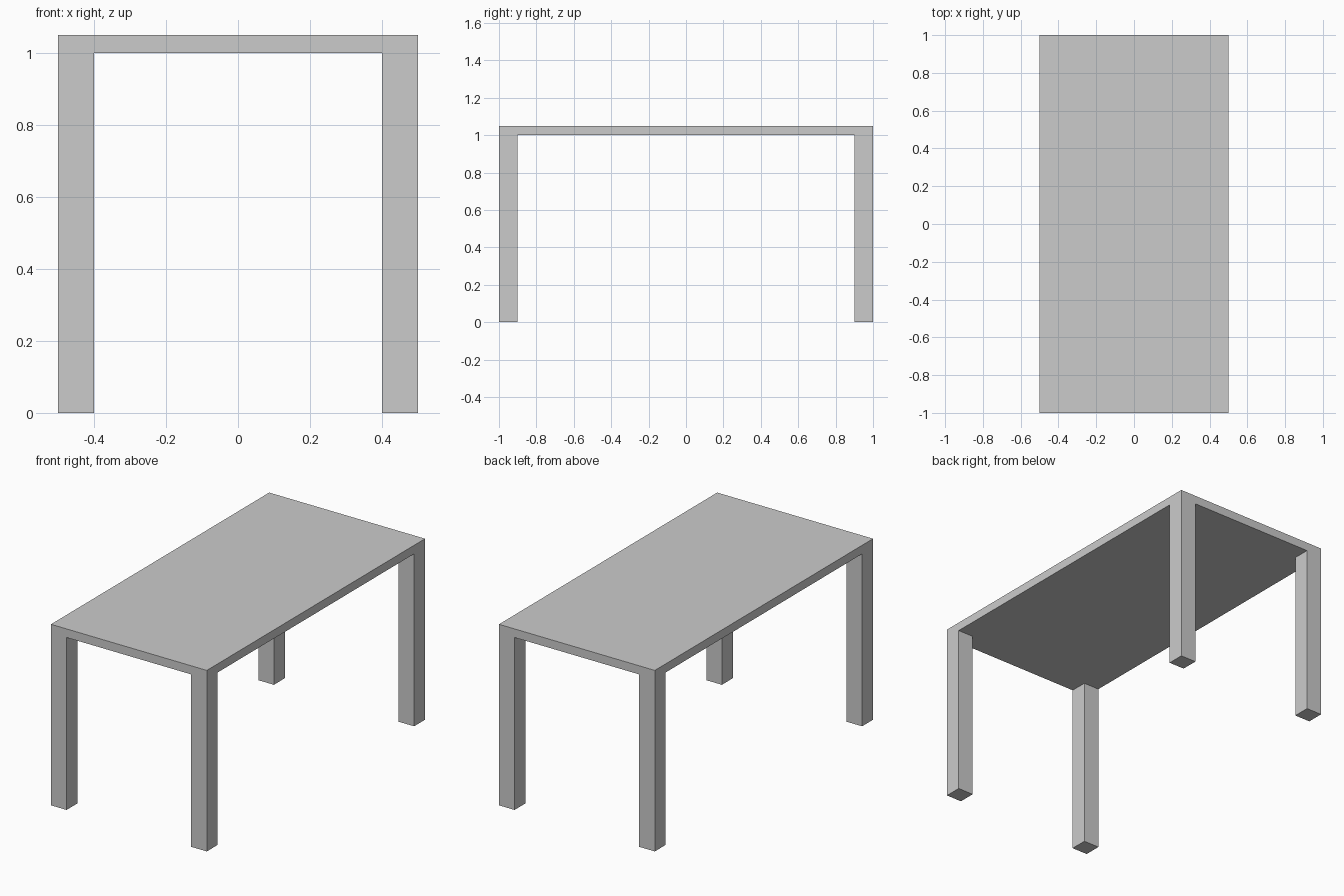
import bpy

if "Cube" in bpy.data.objects:
    bpy.data.objects.remove(bpy.data.objects["Cube"])

WIDTH, LENGTH = 1.0, 2.0
LEG, LEG_HEIGHT, TOP_THICKNESS = 0.1, 1.0, 0.05


def box(name, size, centre):
    bpy.ops.mesh.primitive_cube_add(size=1, location=centre)
    obj = bpy.context.object
    obj.name = name
    obj.scale = size
    bpy.ops.object.transform_apply(location=False, rotation=False, scale=True)
    return obj


# Table top
box("table_top", (WIDTH, LENGTH, TOP_THICKNESS),
    (0, 0, LEG_HEIGHT + TOP_THICKNESS / 2))

# Four square legs, flush with the corners
for side, sx in (("left", -1), ("right", 1)):
    for end, sy in (("front", -1), ("back", 1)):
        box(f"{end}_{side}_leg", (LEG, LEG, LEG_HEIGHT),
            (sx * (WIDTH - LEG) / 2, sy * (LENGTH - LEG) / 2, LEG_HEIGHT / 2))
